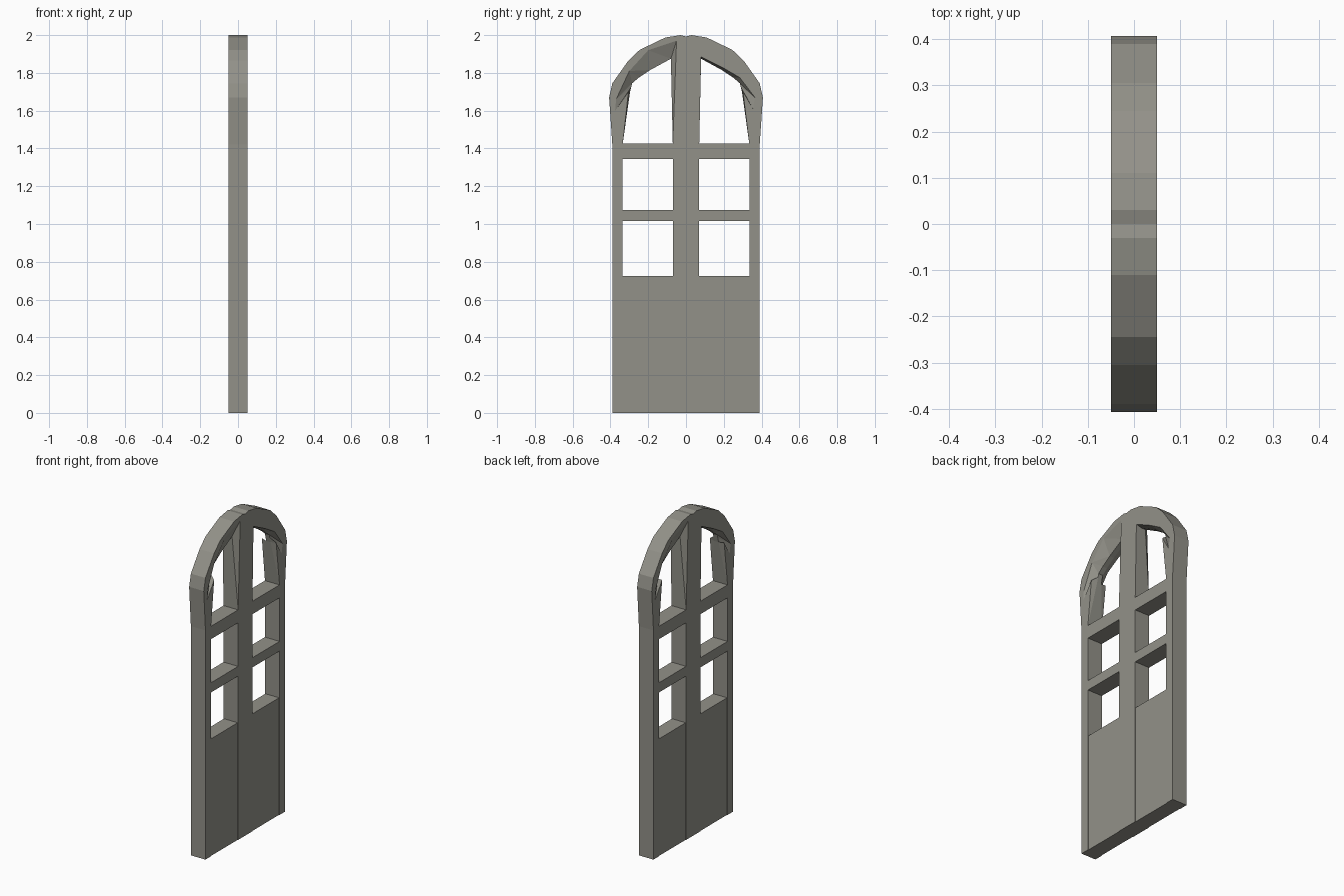
import bpy, bmesh

if "Cube" in bpy.data.objects:
    bpy.data.objects.remove(bpy.data.objects["Cube"])

grey = bpy.data.materials.new("weathered grey")
grey.diffuse_color = (0.29, 0.285, 0.25, 1)
grey.use_nodes = True
grey.node_tree.nodes["Principled BSDF"].inputs["Base Color"].default_value = grey.diffuse_color


def loft(bm, sections):
    """Closed solid through a list of (x, [(y, z), ...]) sections."""
    rings = [[bm.verts.new((x, y, z)) for y, z in pts] for x, pts in sections]
    n = len(rings[0])
    for a, b in zip(rings, rings[1:]):
        for i in range(n):
            j = (i + 1) % n
            bm.faces.new((a[i], a[j], b[j], b[i]))
    bm.faces.new(rings[0])
    bm.faces.new(rings[-1])


def finish(bm, name):
    bmesh.ops.recalc_face_normals(bm, faces=bm.faces)
    mesh = bpy.data.meshes.new(name)
    bm.to_mesh(mesh)
    bm.free()
    mesh.materials.append(grey)
    obj = bpy.data.objects.new(name, mesh)
    bpy.context.collection.objects.link(obj)
    return obj


def rect(y0, y1, z0, z1):
    return [(y0, z0), (y1, z0), (y1, z1), (y0, z1)]


def side(pts, s):
    return [(y * s, z) for y, z in pts]


T = 0.05  # half thickness of the door

# Arched door outline
half = [(0.39, 0), (0.39, 1.42), (0.407, 1.67), (0.39, 1.745), (0.305, 1.865),
        (0.245, 1.922), (0.11, 1.987), (0.03, 2.0)]
outline = half + [(0, 1.993)] + side(half[::-1], -1)
bm = bmesh.new()
loft(bm, [(-T, outline), (T, outline)])
frame = finish(bm, "door_frame")

# Openings: arched top lights with hewn, slanted reveals
throat = [(0.07, 1.425), (0.08, 1.875), (0.19, 1.815), (0.25, 1.775),
          (0.285, 1.745), (0.29, 1.725), (0.297, 1.695), (0.335, 1.425)]
wide = [(0.07, 1.425), (0.05, 1.97), (0.20, 1.92), (0.30, 1.81),
        (0.37, 1.66), (0.375, 1.60), (0.305, 1.70), (0.335, 1.425)]
narrow = [(0.07, 1.425), (0.08, 1.885), (0.20, 1.825), (0.285, 1.775),
          (0.365, 1.67), (0.355, 1.61), (0.302, 1.70), (0.335, 1.425)]
bm = bmesh.new()
for s in (-1, 1):
    front, back = (wide, narrow) if s < 0 else (narrow, wide)
    loft(bm, [(-0.07, side(back, s)), (-T, side(back, s)),
              (-0.015, side(throat, s)), (0.015, side(throat, s)),
              (T, side(front, s)), (0.07, side(front, s))])
    # Square lights, the lower one running down behind the panel
    for z0, z1 in ((-0.05, 1.015), (1.075, 1.345)):
        r = side(rect(0.07, 0.335, z0, z1), s)
        loft(bm, [(-0.07, r), (0.07, r)])
bmesh.ops.triangulate(bm, faces=bm.faces)
cutter = finish(bm, "opening_cutter")
cutter.hide_render = True
cutter.hide_viewport = True

cut = frame.modifiers.new("openings", 'BOOLEAN')
cut.operation = 'DIFFERENCE'
cut.solver = 'EXACT'
cut.object = cutter

# Slightly recessed lower panels
for s, name in ((-1, "lower_panel_a"), (1, "lower_panel_b")):
    bm = bmesh.new()
    r = side(rect(0.07, 0.335, 0, 0.725), s)
    loft(bm, [(-T + 0.003, r), (T - 0.003, r)])
    finish(bm, name)
